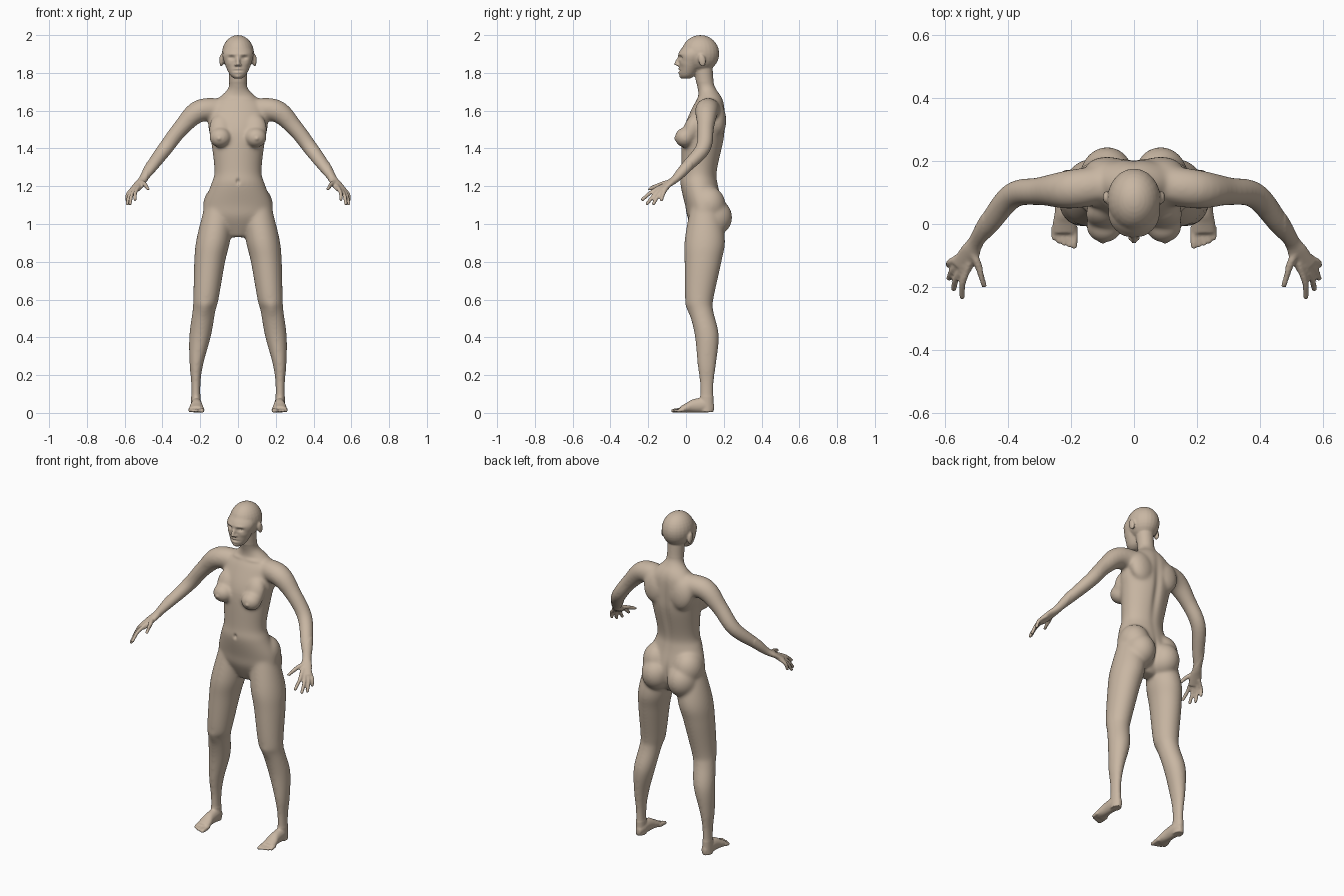
import bpy, bmesh, math
from mathutils import Vector, Matrix

cube = bpy.data.objects.get("Cube")
if cube:
    bpy.data.objects.remove(cube, do_unlink=True)

Y, Z = Vector((0, 1, 0)), Vector((0, 0, 1))

skin = bpy.data.materials.new("warm_beige_skin")
skin.use_nodes = True
tone = (.58, .47, .365, 1)
skin.diffuse_color = tone
skin.node_tree.nodes["Principled BSDF"].inputs["Base Color"].default_value = tone


def spline(rows, steps=6):
    """Catmull-Rom interpolation of whole section rows."""
    out = []
    last = len(rows) - 1
    for i in range(last):
        before, start, end, after = (Vector(rows[max(0, min(last, i + k))]) for k in (-1, 0, 1, 2))
        for step in range(steps):
            t = step / steps
            bend = 2 * before - 5 * start + 4 * end - after
            twist = 3 * (start - end) + after - before
            out.append(start + (end - before + (bend + twist * t) * t) * t / 2)
    return out + [Vector(rows[last])]


def loft(bm, rows, axis=None, ref=Z, sides=32):
    """Closed tube through rows of x, y, z, half width, half depth."""
    rows = spline(rows)
    last = len(rows) - 1
    rings = []
    for i, row in enumerate(rows):
        along = axis or Vector(rows[min(i + 1, last)][:3]) - Vector(rows[max(i - 1, 0)][:3])
        across = ref.cross(along).normalized()
        deep = along.cross(across).normalized()
        ring = []
        for k in range(sides):
            angle = math.tau * k / sides
            offset = across * math.cos(angle) * row[3] + deep * math.sin(angle) * row[4]
            ring.append(bm.verts.new(Vector(row[:3]) + offset))
        rings.append(ring)
    for low, high in zip(rings, rings[1:]):
        for k in range(sides):
            n = (k + 1) % sides
            bm.faces.new((low[k], low[n], high[n], high[k]))
    bm.faces.new(rings[0])
    bm.faces.new(rings[-1])


def column(bm, rows, axis=Z, ref=Y, x=0):
    """Loft with level sections that all share one x."""
    loft(bm, [(x, *row) for row in rows], axis, ref)


def blob(bm, centre, radii, tilt=0):
    matrix = Matrix.Translation(centre) @ Matrix.Rotation(tilt, 4, 'X') @ Matrix.Diagonal((*radii, 1))
    bmesh.ops.create_uvsphere(bm, u_segments=24, v_segments=16, radius=1, matrix=matrix)


def digit(bm, points, radius):
    """Finger or toe: tapering tube with a round tip."""
    rows = []
    for i, point in enumerate(points):
        r = radius * (1 - i / len(points) / 4)
        rows.append((*point, r, r))
    loft(bm, rows, sides=16)
    blob(bm, points[-1], [r] * 3)


def build_leg(bm):
    loft(bm, [(.10, .10, 1.1, .075, .075), (.13, .10, .92, .09, .107), (.15, .09, .8, .082, .098),
              (.17, .07, .6, .067, .075), (.18, .08, .54, .061, .065), (.2, .11, .41, .058, .064),
              (.22, .11, .26, .037, .05), (.223, .11, .15, .025, .037), (.222, .11, .005, .027, .036)],
         axis=Z, ref=Y)
    # Buttock and hip
    blob(bm, (.085, .145, 1.035), (.088, .1, .1))
    blob(bm, (.1, .12, 1.1), (.085, .09, .1))
    # Foot
    column(bm, [(.148, .03, .014, .018), (.11, .04, .028, .039), (.04, .037, .031, .036),
                (0, .026, .038, .025), (-.03, .018, .038, .017)], axis=Y, ref=Z, x=.22)
    # Toes, big to little
    for i in range(5):
        x = .19 + .016 * i
        tip = -.068 + .0015 * i * i
        root = Vector((x, -.01, .017))
        digit(bm, [root, root.lerp((x, tip, .011), .6), (x, tip, .011)], .01 if i else .013)


def build_arm(bm):
    # Shoulder to palm
    loft(bm, [(.06, .13, 1.6, .06, .06), (.2, .11, 1.6, .062, .06), (.3, .104, 1.51, .045, .045),
              (.385, .09, 1.4, .042, .04), (.46, 0, 1.3, .035, .031), (.5, -.055, 1.24, .025, .021),
              (.52, -.09, 1.214, .032, .017), (.549, -.138, 1.178, .034, .012)])
    # Fingers, index to little
    wrist = Vector((.51, -.075, 1.225))
    for i in range(4):
        t = i / 3
        arch = math.sin(math.pi * t)
        knuckle = Vector((.53, -.148, 1.19)).lerp((.568, -.112, 1.176), t)
        tip = Vector((.545, -.23, 1.13)).lerp((.588, -.13, 1.128), t) + Vector((.014, -.01, -.025)) * arch
        bow = Vector((.006, 0, .005))
        digit(bm, [wrist.lerp(knuckle, .6), knuckle, knuckle.lerp(tip, .5) + bow, tip], .0115)
    # Thumb
    digit(bm, [(.512, -.09, 1.222), (.495, -.128, 1.212), (.472, -.197, 1.184)], .013)


def build_side_forms(bm):
    # Breast and chest slope
    blob(bm, (.094, -.006, 1.458), (.058, .054, .053))
    blob(bm, (.092, .03, 1.5), (.062, .045, .085), tilt=-.3)
    # Shoulder blade
    blob(bm, (.085, .165, 1.56), (.075, .048, .095), tilt=.1)
    # Ear
    blob(bm, (.088, .085, 1.866), (.011, .019, .034), tilt=.2)
    # Nostril wing
    blob(bm, (.011, -.042, 1.843), (.008, .011, .008))


def build_middle(bm):
    # Torso and neck
    column(bm, [(.1, .93, .05, .04), (.1, 1.03, .17, .09), (.095, 1.1, .182, .1), (.07, 1.21, .143, .1),
                (.07, 1.28, .125, .096), (.09, 1.44, .143, .112), (.1, 1.52, .158, .108),
                (.12, 1.62, .15, .085), (.127, 1.67, .1, .064), (.113, 1.71, .058, .05),
                (.1, 1.75, .047, .047), (.09, 1.85, .05, .05)])
    # Skull
    blob(bm, (0, .076, 1.902), (.085, .1, .098))
    # Face and jaw
    column(bm, [(0, 1.769, .018, .02), (.008, 1.79, .043, .043), (.026, 1.85, .071, .062),
                (.04, 1.91, .08, .077), (.068, 1.985, .035, .04)])
    # Nose
    column(bm, [(-.03, 1.895, .009, .008), (-.052, 1.85, .01, .01), (-.05, 1.84, .009, .007)])


# Mirrored parts first, then the central ones
bm = bmesh.new()
build_leg(bm)
build_arm(bm)
build_side_forms(bm)
twin = bmesh.ops.duplicate(bm, geom=bm.verts[:] + bm.edges[:] + bm.faces[:])["geom"]
bmesh.ops.scale(bm, vec=(-1, 1, 1), verts=[g for g in twin if isinstance(g, bmesh.types.BMVert)])
build_middle(bm)
bmesh.ops.recalc_face_normals(bm, faces=bm.faces[:])
raw_mesh = bpy.data.meshes.new("raw_parts")
bm.to_mesh(raw_mesh)
bm.free()

# Fuse the parts into one skin
raw = bpy.data.objects.new("raw_parts", raw_mesh)
bpy.context.collection.objects.link(raw)
fuse = raw.modifiers.new("fuse", 'REMESH')
fuse.mode = 'VOXEL'
fuse.voxel_size = .0055
soften = raw.modifiers.new("soften", 'SMOOTH')
soften.factor = .5
soften.iterations = 3
depsgraph = bpy.context.evaluated_depsgraph_get()
body_mesh = bpy.data.meshes.new_from_object(raw.evaluated_get(depsgraph))
bpy.data.objects.remove(raw, do_unlink=True)
bpy.data.meshes.remove(raw_mesh)

# Blend the joints of trunk and limbs
bm = bmesh.new()
bm.from_mesh(body_mesh)
trunk = [v for v in bm.verts if .09 < v.co.z < 1.75 and abs(v.co.x) < .48]
for _ in range(22):
    bmesh.ops.smooth_vert(bm, verts=trunk, factor=.5, use_axis_x=True, use_axis_y=True, use_axis_z=True)

# Soft hollows and swellings: x, y, z, width, height, push to the back
details = {
    "eye_socket": (.034, -.03, 1.881, .017, .01, .013),
    "brow": (.034, -.03, 1.899, .024, .007, -.004),
    "cheekbone": (.05, -.01, 1.85, .02, .014, -.004),
    "mouth_line": (0, -.037, 1.811, .024, .005, .006),
    "upper_lip": (0, -.037, 1.82, .018, .005, -.006),
    "lower_lip": (0, -.037, 1.803, .016, .005, -.007),
    "chin": (0, -.025, 1.778, .015, .01, -.005),
    "navel": (0, -.03, 1.225, .009, .013, .011),
    "nipple": (.1, -.06, 1.452, .01, .01, -.006),
    "spine": (0, .2, 1.42, .022, .2, -.011),
    "cleft": (0, .24, 1.03, .014, .085, -.02),
    "collarbone": (.08, .06, 1.662, .06, .01, -.005),
    "kneecap": (.177, .01, .55, .03, .035, -.007),
}
reach = .05
for v in bm.verts:
    x, y, z = v.co
    for dx, dy, dz, width, height, push in details.values():
        if abs(z - dz) < 3 * height:
            away = Vector(((abs(x) - dx) / width, (y - dy) / reach, (z - dz) / height))
            v.co.y += push * math.exp(-away.length_squared)
bm.to_mesh(body_mesh)
bm.free()


def finish(name, mesh):
    mesh.name = name
    mesh.materials.clear()
    mesh.materials.append(skin)
    mesh.shade_smooth()
    bpy.context.collection.objects.link(bpy.data.objects.new(name, mesh))


finish("body", body_mesh)

# Eyeballs
for name, side in (("left_eye", 1), ("right_eye", -1)):
    bm = bmesh.new()
    blob(bm, (.034 * side, -.007, 1.881), (.015, .014, .009))
    eye_mesh = bpy.data.meshes.new(name)
    bm.to_mesh(eye_mesh)
    bm.free()
    finish(name, eye_mesh)
